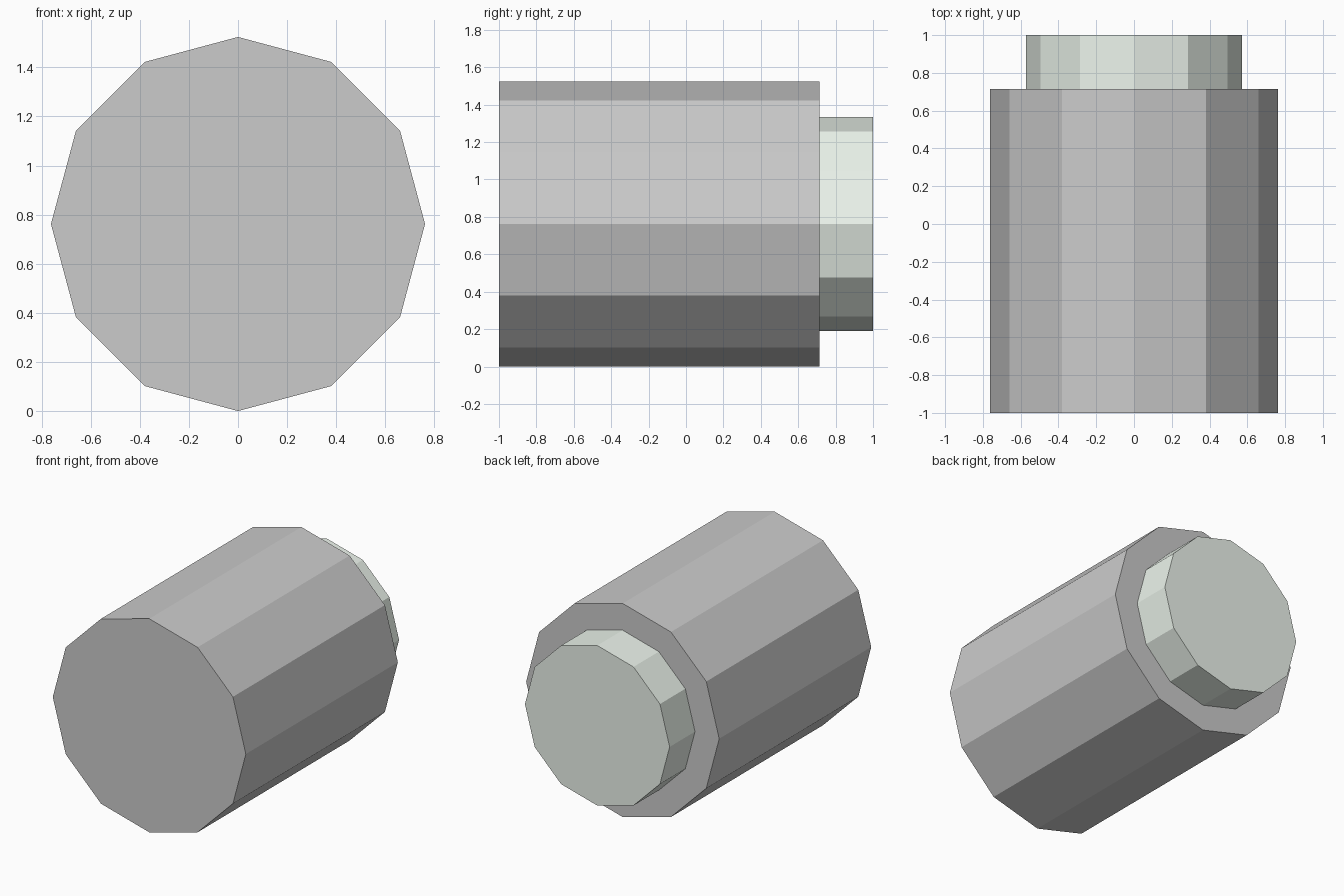
import bpy
import bmesh
from math import radians
from mathutils import Matrix

if "Cube" in bpy.data.objects:
    bpy.data.objects.remove(bpy.data.objects["Cube"])

SIDES = 12
BODY_RADIUS = 0.762
CAP_RADIUS = 0.571


def drum(name, radius, y0, y1):
    """Closed, flat-shaded 12-sided cylinder lying along y."""
    bm = bmesh.new()
    place = Matrix.Translation((0, (y0 + y1) / 2, BODY_RADIUS)) @ Matrix.Rotation(radians(90), 4, 'X')
    bmesh.ops.create_cone(bm, cap_ends=True, segments=SIDES, radius1=radius,
                          radius2=radius, depth=y1 - y0, matrix=place)
    mesh = bpy.data.meshes.new(name)
    bm.to_mesh(mesh)
    bm.free()
    obj = bpy.data.objects.new(name, mesh)
    bpy.context.collection.objects.link(obj)
    return obj


# Main barrel
drum("body", BODY_RADIUS, -1.0, 0.714)

# Narrower pale green end piece at the back
cap = drum("end_cap", CAP_RADIUS, 0.714, 1.0)
green = bpy.data.materials.new("pale_green")
green.diffuse_color = (0.84, 0.91, 0.84, 1)
green.use_nodes = True
green.node_tree.nodes["Principled BSDF"].inputs["Base Color"].default_value = green.diffuse_color
cap.data.materials.append(green)
